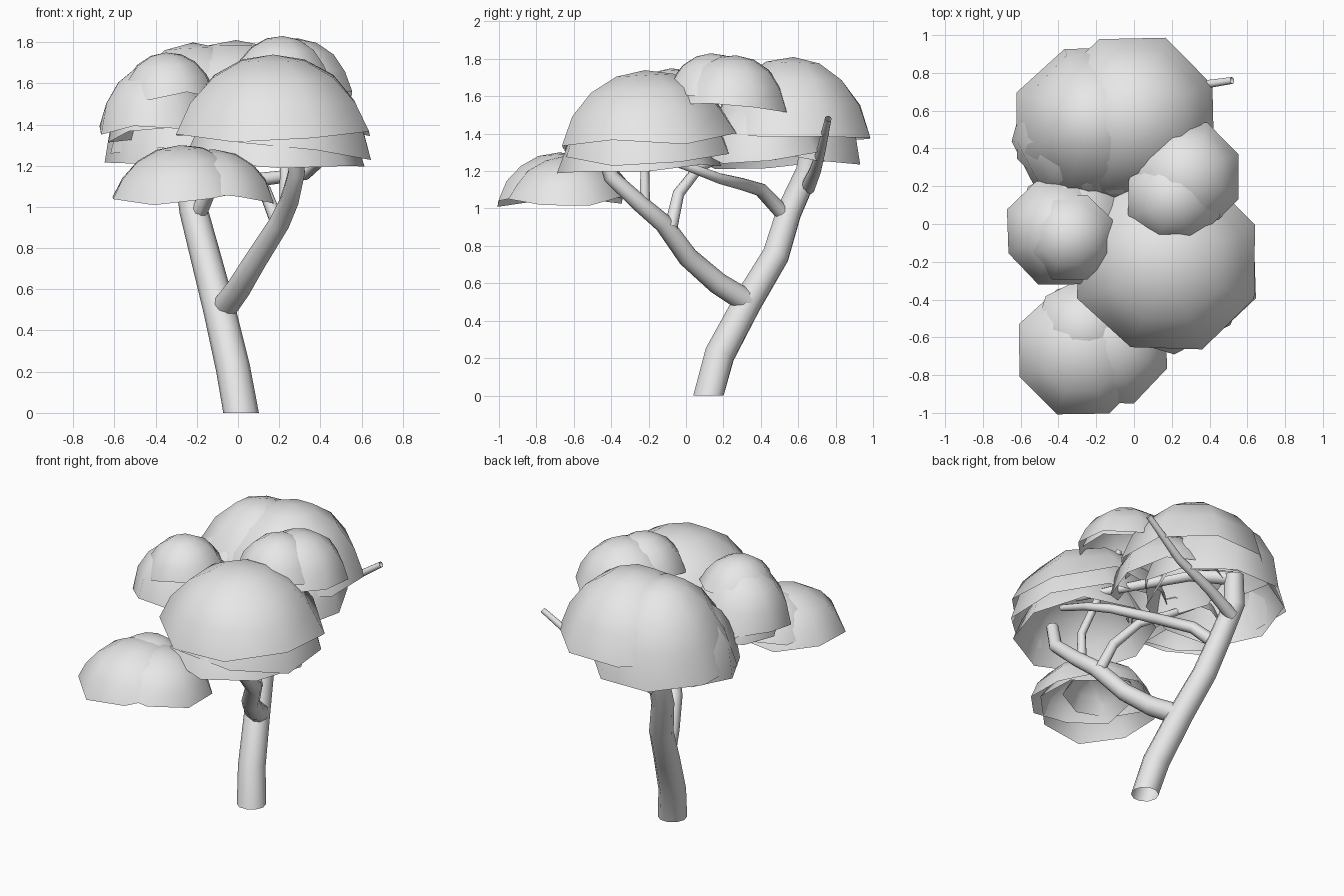
import bpy, bmesh, math, random
from mathutils import Matrix

random.seed(4)
if "Cube" in bpy.data.objects:
    bpy.data.objects.remove(bpy.data.objects["Cube"])

grey = bpy.data.materials.new("light grey")
grey.use_nodes = True
colour = (0.8, 0.8, 0.8, 1)
grey.diffuse_color = colour
grey.node_tree.nodes["Principled BSDF"].inputs["Base Color"].default_value = colour


def select_only(ob):
    bpy.ops.object.select_all(action='DESELECT')
    ob.select_set(True)
    bpy.context.view_layer.objects.active = ob


def limb(name, points, start, end):
    """Tapering open tube through the points."""
    cu = bpy.data.curves.new(name, 'CURVE')
    cu.dimensions = '3D'
    cu.bevel_depth = 1
    cu.bevel_resolution = 3
    cu.use_fill_caps = False
    sp = cu.splines.new('POLY')
    sp.points.add(len(points) - 1)
    for i, (pt, co) in enumerate(zip(sp.points, points)):
        pt.co = (*co, 1)
        pt.radius = start + (end - start) * i / (len(points) - 1)
    cu.materials.append(grey)
    ob = bpy.data.objects.new(name, cu)
    bpy.context.collection.objects.link(ob)
    select_only(ob)
    bpy.ops.object.convert(target='MESH')
    bpy.ops.object.shade_smooth_by_angle(angle=math.radians(60))
    return bpy.context.object


def dome(name, turn, x, y, radius, base, top, lean_x=0, lean_y=0):
    """Open eight-sided cap; the lean lowers the rim towards that side."""
    sides, rings = 8, 4
    widest = math.radians(74)
    bm = bmesh.new()
    loops = []
    for r in range(rings):
        a = widest * (1 - r / rings)
        out = radius * math.sin(a) / math.sin(widest)
        up = (top - base) * (math.cos(a) - math.cos(widest)) / (1 - math.cos(widest))
        loop = []
        for s in range(sides):
            t = 2 * math.pi * (s + turn) / sides
            rad = out * (1 + random.uniform(-0.02, 0.02))
            drop = random.uniform(-0.03, 0.02) if r == 0 else 0
            loop.append(bm.verts.new((rad * math.cos(t), rad * math.sin(t), up + drop)))
        loops.append(loop)
    tip = bm.verts.new((0, 0, top - base))
    for s in range(sides):
        n = (s + 1) % sides
        for low, high in zip(loops, loops[1:]):
            bm.faces.new((low[s], low[n], high[n], high[s]))
        bm.faces.new((loops[-1][s], loops[-1][n], tip))
    lean = Matrix.Rotation(math.radians(lean_x), 4, 'Y') @ Matrix.Rotation(math.radians(-lean_y), 4, 'X')
    bmesh.ops.transform(bm, matrix=Matrix.Translation((x, y, base)) @ lean, verts=bm.verts)
    me = bpy.data.meshes.new(name)
    bm.to_mesh(me)
    bm.free()
    me.materials.append(grey)
    ob = bpy.data.objects.new(name, me)
    bpy.context.collection.objects.link(ob)
    select_only(ob)
    bpy.ops.object.shade_smooth_by_angle(angle=math.radians(80))


# Trunk, cut level at the ground, and main limb
trunk = limb("trunk", [(.015, .12, 0), (-.025, .18, .22), (-.09, .33, .5), (-.155, .48, .75),
                       (-.215, .55, .98), (-.25, .65, 1.2), (-.22, .68, 1.38)], .088, .06)
for v in trunk.data.vertices:
    if v.co.z < 0.1:
        v.co.z = 0
limb("main_limb", [(-.075, .33, .5), (.0, .17, .6), (.085, .01, .74), (.2, -.12, .92),
                   (.25, -.25, 1.03), (.285, -.4, 1.17), (.27, -.45, 1.33)], .064, .037)

# Thin branches, crossing between the trunk and the main limb
limb("back_twig", [(-.23, .65, 1.11), (-.02, .69, 1.2), (.25, .72, 1.3), (.52, .76, 1.48)], .04, .018)
limb("top_branch", [(-.22, .67, 1.36), (-.02, .5, 1.38), (.25, .15, 1.34), (.42, -.05, 1.3)], .045, .02)
limb("trunk_branch", [(-.2, .54, .95), (-.13, .4, 1.1), (.08, .3, 1.13), (.33, .18, 1.16),
                      (.4, .02, 1.22), (.42, -.18, 1.29)], .042, .02)
limb("crossing_branch", [(.2, -.08, .9), (.13, -.04, 1.08), (.02, .07, 1.22), (-.12, .2, 1.28),
                         (-.3, .2, 1.4)], .035, .02)
limb("inner_branch", [(.23, -.22, 1), (.23, -.22, 1.2), (.22, -.02, 1.45), (.2, .1, 1.65)], .03, .018)

# Leaf shells, grouped by canopy cluster
shells = {
    "back_leaves": [(-.2, .52, .45, 1.28, 1.8, -2, 4), (-.01, .56, .46, 1.4, 1.81, 0, 2),
                    (.09, .42, .35, 1.3, 1.62, 5, -2), (-.24, .47, .42, 1.27, 1.68, -5, -3)],
    "front_leaves": [(.17, -.2, .5, 1.36, 1.74, 0, -3), (.21, -.21, .47, 1.31, 1.71, 7, -1),
                     (.18, -.25, .44, 1.22, 1.58, 3, -4)],
    "low_leaves": [(-.27, -.67, .36, 1.05, 1.3, -3, -2), (-.13, -.64, .33, 1.06, 1.28, 4, -3),
                   (-.26, -.56, .27, 1.09, 1.3, -2, 5)],
    "left_leaves": [(-.34, -.07, .24, 1.55, 1.75, -3, -3), (-.39, -.04, .3, 1.4, 1.7, -4, 0),
                    (-.33, .0, .31, 1.36, 1.6, -6, 3)],
    "right_leaves": [(.21, .14, .26, 1.61, 1.83, 2, -2), (.27, .25, .31, 1.57, 1.82, 5, 5)],
}
for name, group in shells.items():
    for i, shell in enumerate(group):
        dome(f"{name}_{i + 1}", 0.5 if i < 2 else 0.1, *shell)
